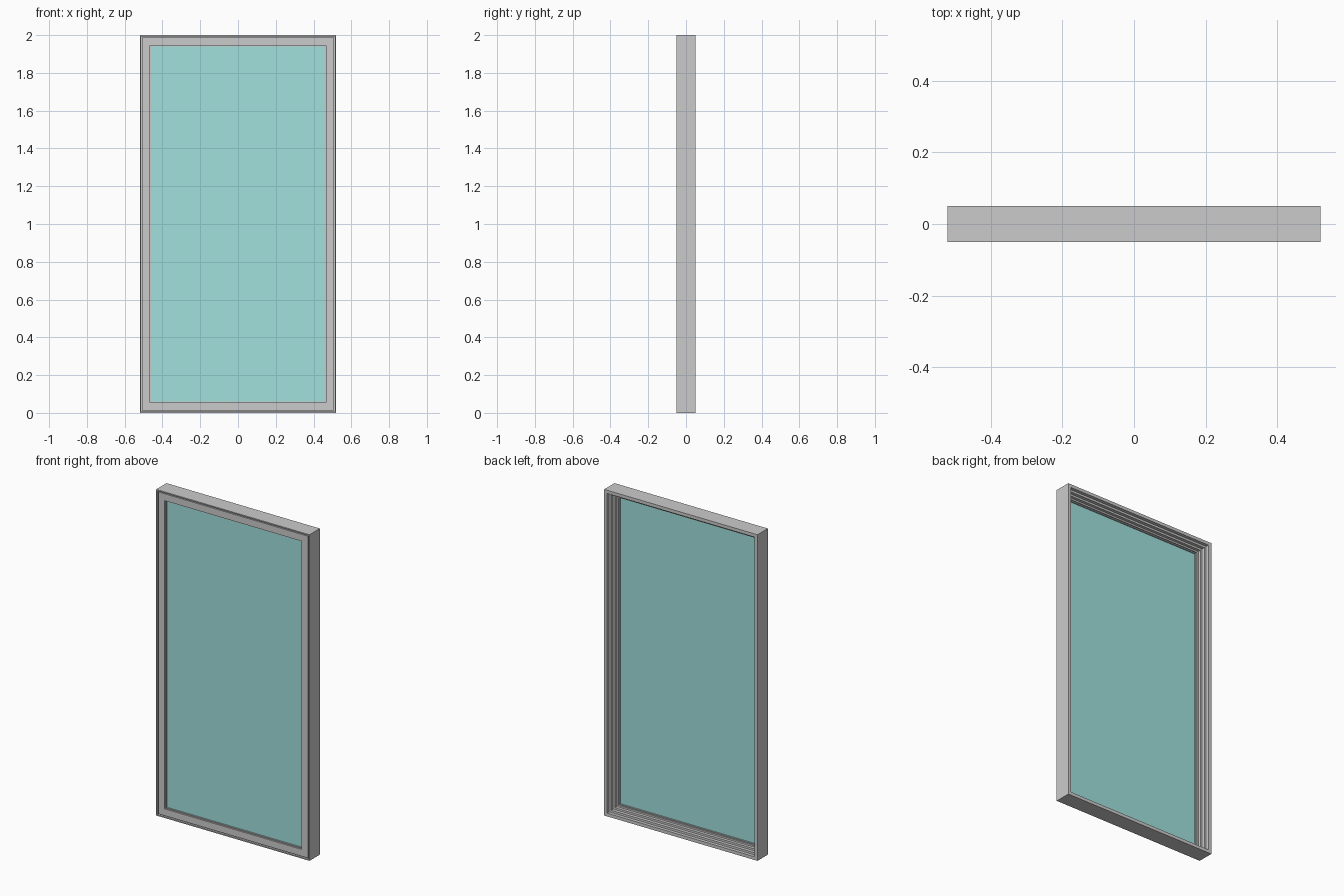
import bpy, bmesh

if "Cube" in bpy.data.objects:
    bpy.data.objects.remove(bpy.data.objects["Cube"])

W, H = 0.52, 2.0   # half width and height of the window


def ring(name, profile):
    """Sweep a closed (inset, y) profile around the window with mitred corners."""
    bm = bmesh.new()
    loops = []
    for sx, top in ((-1, 0), (1, 0), (1, 1), (-1, 1)):
        loops.append([bm.verts.new((sx * (W - d), y, H - d if top else d))
                      for d, y in profile])
    n = len(profile)
    for c in range(4):
        a, b = loops[c], loops[(c + 1) % 4]
        for i in range(n):
            j = (i + 1) % n
            bm.faces.new((a[i], a[j], b[j], b[i]))
    bmesh.ops.recalc_face_normals(bm, faces=bm.faces)
    me = bpy.data.meshes.new(name)
    bm.to_mesh(me)
    bm.free()
    ob = bpy.data.objects.new(name, me)
    bpy.context.collection.objects.link(ob)
    return ob


# fixed outer frame: thin front lip, rebate for the sash, wider back lip
ring("outer_frame", [(0, -0.05), (0.007, -0.05), (0.007, -0.025), (0.02, -0.025),
                     (0.02, 0.05), (0, 0.05)])

# sash: flush at the front, stepped towards the glass at the back
ring("sash", [(0.013, -0.048), (0.055, -0.048), (0.055, -0.02), (0.055, -0.008),
              (0.045, -0.008), (0.045, 0.01), (0.033, 0.01), (0.033, 0.03),
              (0.02, 0.03), (0.02, -0.025), (0.013, -0.025)])

# gasket holding the pane
ring("glazing_gasket", [(0.055, -0.04), (0.061, -0.04), (0.061, -0.015), (0.055, -0.015)])

# glass pane
d = 0.058
bpy.ops.mesh.primitive_cube_add(size=1, location=(0, -0.028, H / 2))
glass = bpy.context.object
glass.name = "glass_pane"
glass.scale = (2 * (W - d), 0.012, H - 2 * d)
mat = bpy.data.materials.new("glass_teal")
mat.diffuse_color = (0.35, 0.75, 0.73, 1)
mat.use_nodes = True
mat.node_tree.nodes["Principled BSDF"].inputs["Base Color"].default_value = mat.diffuse_color
glass.data.materials.append(mat)
